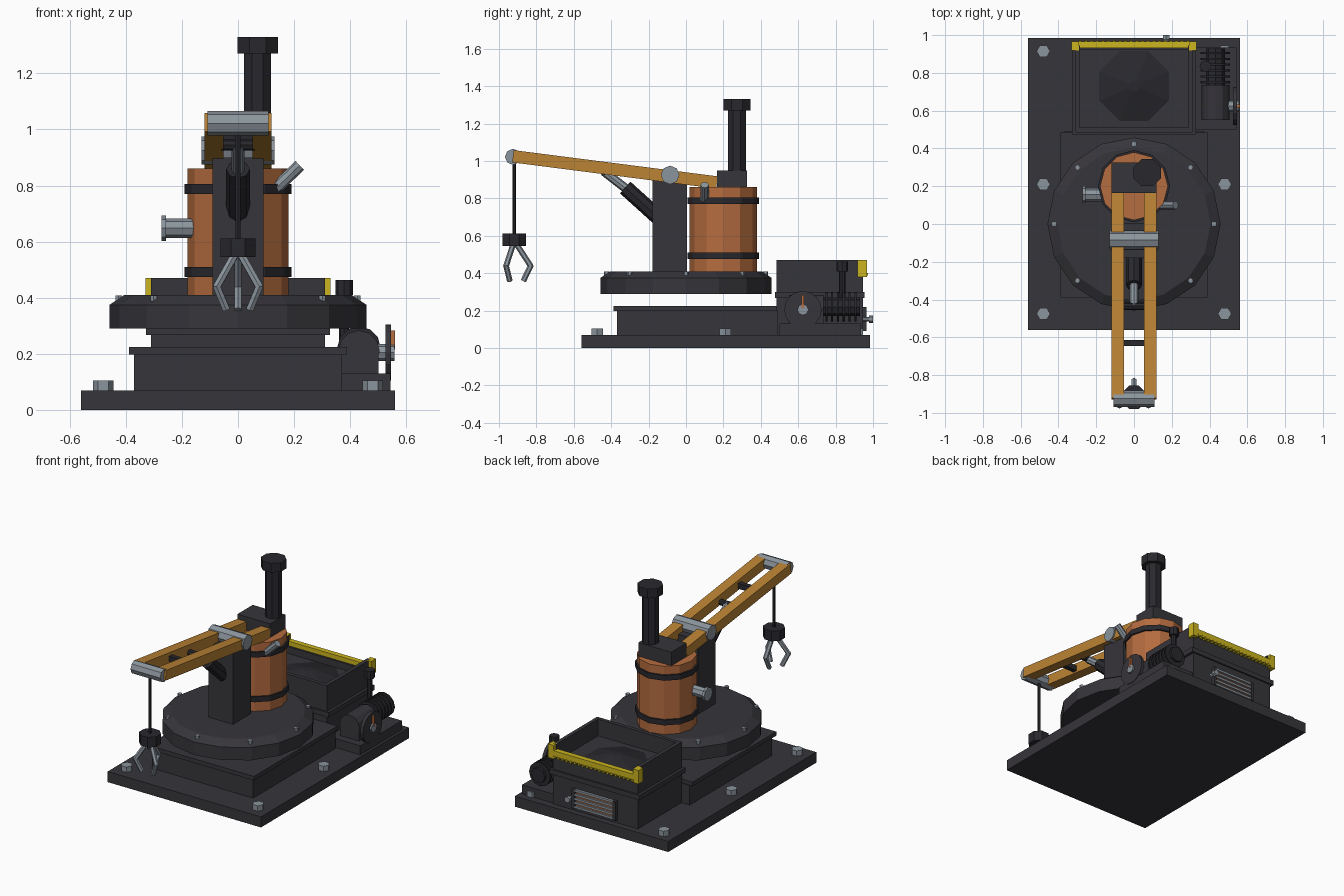
import bpy, bmesh, math
from mathutils import Vector, Matrix

cube = bpy.data.objects.get("Cube")
if cube:
    bpy.data.objects.remove(cube, do_unlink=True)


def material(name, rgb):
    m = bpy.data.materials.new(name)
    m.use_nodes = True
    m.diffuse_color = (*rgb, 1)
    m.node_tree.nodes["Principled BSDF"].inputs["Base Color"].default_value = (*rgb, 1)
    return m


IRON = material("dark iron", (0.037, 0.035, 0.042))
BLACK = material("black metal", (0.022, 0.021, 0.026))
STEEL = material("grey steel", (0.26, 0.30, 0.34))
COPPER = material("copper", (0.46, 0.15, 0.05))
WOOD = material("ochre beam", (0.50, 0.23, 0.035))
YELLOW = material("warning yellow", (0.60, 0.46, 0.014))


def finish(name, bm, mat):
    bmesh.ops.recalc_face_normals(bm, faces=bm.faces)
    mesh = bpy.data.meshes.new(name)
    bm.to_mesh(mesh)
    bm.free()
    mesh.materials.append(mat)
    ob = bpy.data.objects.new(name, mesh)
    bpy.context.collection.objects.link(ob)
    return ob


def box(name, x, y, z, mat):
    """Box from (min, max) ranges."""
    bm = bmesh.new()
    size = [r[1] - r[0] for r in (x, y, z)]
    mid = [(r[1] + r[0]) / 2 for r in (x, y, z)]
    bmesh.ops.create_cube(bm, size=1, matrix=Matrix.Translation(mid) @ Matrix.Diagonal((*size, 1)))
    return finish(name, bm, mat)


def rod(name, a, b, r, mat, sides=8, r2=None, phase=0.0):
    """Prism or cone from point a to point b."""
    a, b = Vector(a), Vector(b)
    d = b - a
    rot = d.to_track_quat('Z', 'Y').to_matrix().to_4x4()
    bm = bmesh.new()
    bmesh.ops.create_cone(bm, cap_ends=True, segments=sides, radius1=r,
                          radius2=r if r2 is None else r2, depth=d.length,
                          matrix=Matrix.Translation((a + b) / 2) @ rot @ Matrix.Rotation(phase, 4, 'Z'))
    return finish(name, bm, mat)


def beam(name, a, b, w, h, mat):
    """Rectangular bar between two points in a plane of constant x."""
    a, b = Vector(a), Vector(b)
    d = b - a
    rot = Matrix.Rotation(math.atan2(d.z, d.y), 4, 'X')
    bm = bmesh.new()
    bmesh.ops.create_cube(bm, size=1, matrix=Matrix.Translation((a + b) / 2) @ rot
                          @ Matrix.Diagonal((w, d.length, h, 1)))
    return finish(name, bm, mat)


# Base plate, bolts and pedestal
box("base_plate", (-0.56, 0.56), (-0.56, 0.985), (0, 0.07), IRON)
for x in (-0.48, 0.48):
    for y in (-0.475, 0.21, 0.915):
        rod("base_bolt", (x, y, 0.07), (x, y, 0.105), 0.036, STEEL, 6, phase=math.pi / 6)
box("pedestal", (-0.37, 0.37), (-0.37, 0.49), (0.07, 0.2), IRON)
box("pedestal_cap", (-0.388, 0.388), (-0.388, 0.485), (0.198, 0.225), IRON)

# Turntable with rivets
rod("turntable", (0, 0, 0.29), (0, 0, 0.375), 0.458, IRON, 16)
rod("turntable_top", (0, 0, 0.375), (0, 0, 0.41), 0.458, IRON, 16, r2=0.405)
for i in range(8):
    a = i * math.pi / 4
    x, y = 0.425 * math.cos(a), 0.425 * math.sin(a)
    rod("rivet", (x, y, 0.385), (x, y, 0.408), 0.014, STEEL, 6)

# Post and boiler
box("boom_post", (-0.09, 0.09), (-0.18, 0.005), (0.405, 0.9), IRON)
BY = 0.2
rod("boiler", (0, BY, 0.41), (0, BY, 0.86), 0.18, COPPER, 12)
for z in (0.475, 0.77):
    rod("boiler_band", (0, BY, z), (0, BY, z + 0.035), 0.191, BLACK, 12)
box("smoke_box", (-0.12, 0.12), (0.165, 0.325), (0.855, 0.95), IRON)
rod("chimney", (0.07, 0.272, 0.94), (0.07, 0.272, 1.28), 0.052, BLACK, 8, phase=math.pi / 8)
rod("chimney_cap", (0.07, 0.272, 1.27), (0.07, 0.272, 1.33), 0.078, BLACK, 8, phase=math.pi / 8)
rod("side_pipe", (-0.15, 0.155, 0.648), (-0.26, 0.155, 0.648), 0.035, STEEL)
rod("side_pipe_flange", (-0.256, 0.155, 0.648), (-0.272, 0.155, 0.648), 0.045, STEEL)
rod("angled_pipe", (0.135, 0.1, 0.79), (0.22, 0.1, 0.872), 0.022, STEEL)

# Boom: twin beams, pivot, tip roller and cross tie
TIP, TAIL = Vector((0, -0.925, 1.025)), Vector((0, 0.165, 0.885))
for s in (-1, 1):
    off = Vector((s * 0.086, 0, 0))
    beam("boom_beam", TIP + off, TAIL + off, 0.068, 0.066, WOOD)
rod("boom_pivot", (-0.13, -0.085, 0.925), (0.13, -0.085, 0.925), 0.05, STEEL)
rod("tip_roller", (-0.108, -0.925, 1.022), (0.108, -0.925, 1.022), 0.043, STEEL)
box("boom_tie", (-0.06, 0.06), (-0.645, -0.615), (0.965, 1.0), BLACK)

# Hydraulic ram
rod("ram_cylinder", (0, -0.15, 0.70), (0, -0.325, 0.858), 0.042, BLACK)
rod("ram_rod", (0, -0.3, 0.836), (0, -0.44, 0.945), 0.024, STEEL)
rod("ram_pin", (-0.06, -0.435, 0.945), (0.06, -0.435, 0.945), 0.02, BLACK)

# Cable and three-fingered grab
CY = -0.918
rod("cable", (0, CY, 0.6), (0, CY, 1.0), 0.01, BLACK, 6)
rod("grab_head", (0, CY, 0.545), (0, CY, 0.612), 0.067, BLACK, 8, phase=math.pi / 8)
for i in range(3):
    a = math.pi / 2 + i * math.tau / 3

    def at(r, z):
        return (r * math.cos(a), CY + r * math.sin(a), z)
    rod("finger_upper", at(0.012, 0.555), at(0.09, 0.435), 0.015, STEEL, 6)
    rod("finger_lower", at(0.09, 0.445), at(0.048, 0.358), 0.015, STEEL, 6)

# Coal hopper: tall front and sides, lower back
HX, Y0, Y1, T = 0.31, 0.485, 0.945, 0.025
box("hopper_body", (-HX, HX), (Y0, Y1), (0.07, 0.36), IRON)
box("hopper_trim", (-HX - 0.018, HX + 0.018), (Y0 - 0.01, Y1 + 0.01), (0.268, 0.3), IRON)
box("hopper_front", (-HX, HX), (Y0, Y0 + T), (0.35, 0.47), IRON)
box("hopper_back", (-HX, HX), (Y1 - T, Y1), (0.35, 0.405), IRON)
for s in (-1, 1):
    xs = sorted((s * HX, s * (HX - T)))
    box("hopper_side", xs, (Y0, Y1), (0.35, 0.47), IRON)
    xe = sorted((s * 0.29, s * 0.33))
    box("yellow_bracket", xe, (0.918, 0.967), (0.38, 0.47), YELLOW)
rod("coal_pile", (0, 0.73, 0.36), (0, 0.73, 0.405), 0.2, BLACK, 8, r2=0.03, phase=math.pi / 8)
box("yellow_bar", (-0.3, 0.3), (0.932, 0.967), (0.395, 0.435), YELLOW)
for i in range(20):
    x = -0.285 + i * 0.03
    box("bar_tooth", (x - 0.008, x + 0.008), (0.94, 0.972), (0.387, 0.4), YELLOW)

# Fire grate and latch on the back
box("grate_glow", (-0.14, 0.14), (0.94, 0.95), (0.1, 0.21), COPPER)
for z in (0.1, 0.127, 0.154, 0.181, 0.208):
    box("grate_bar", (-0.15, 0.15), (0.945, 0.962), (z - 0.007, z + 0.007), STEEL)
for x in (-0.15, 0.15):
    box("grate_side", (x - 0.01, x + 0.01), (0.945, 0.965), (0.09, 0.218), IRON)
rod("latch_pin", (0.17, 0.94, 0.155), (0.17, 0.985, 0.155), 0.012, STEEL, 6)
rod("latch_knob", (0.17, 0.978, 0.155), (0.17, 1.0, 0.155), 0.02, STEEL, 6)

# Winch engine: tray, housing, finned drum, flywheel and exhaust
box("engine_tray", (0.3, 0.543), (0.5, 0.935), (0.07, 0.13), IRON)
box("engine_housing", (0.362, 0.5), (0.55, 0.735), (0.125, 0.225), IRON)
rod("engine_dome", (0.431, 0.55, 0.21), (0.431, 0.735, 0.21), 0.074, IRON, 12)
rod("drum", (0.431, 0.72, 0.22), (0.431, 0.93, 0.22), 0.05, BLACK)
for i in range(6):
    y = 0.745 + i * 0.031
    rod("drum_fin", (0.431, y, 0.22), (0.431, y + 0.011, 0.22), 0.078, BLACK, 12)
rod("exhaust_pipe", (0.378, 0.835, 0.2), (0.378, 0.835, 0.42), 0.018, BLACK)
rod("exhaust_cap", (0.378, 0.835, 0.41), (0.378, 0.835, 0.463), 0.031, BLACK)
rod("flywheel", (0.525, 0.625, 0.205), (0.546, 0.625, 0.205), 0.1, IRON, 16)
rod("flywheel_axle", (0.49, 0.625, 0.205), (0.557, 0.625, 0.205), 0.03, STEEL)
box("flywheel_handle", (0.54, 0.56), (0.618, 0.632), (0.215, 0.283), COPPER)
